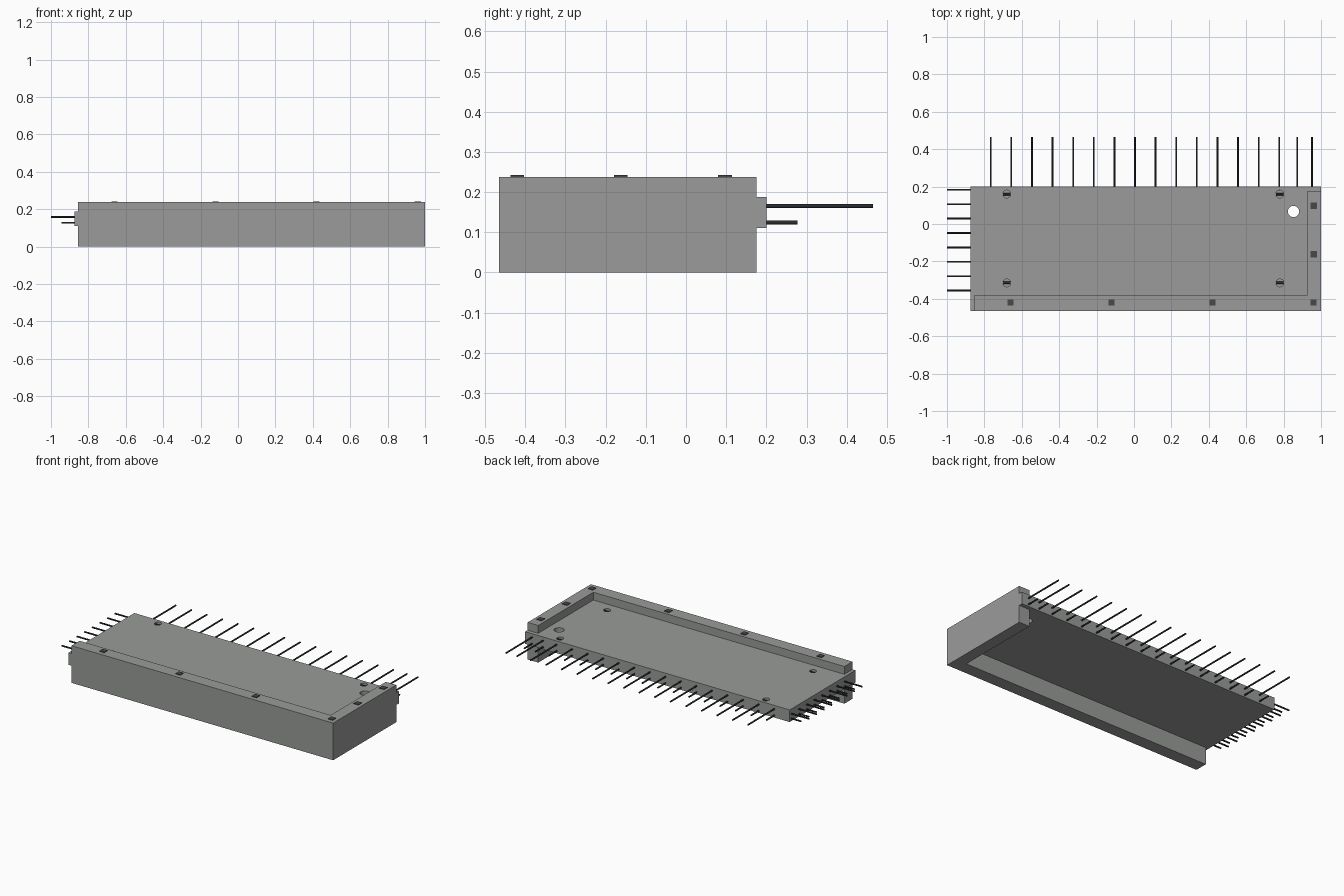
import bpy, bmesh, math
from mathutils import Matrix, Vector

if "Cube" in bpy.data.objects:
    bpy.data.objects.remove(bpy.data.objects["Cube"])


def material(name, rgb):
    m = bpy.data.materials.new(name)
    m.diffuse_color = (*rgb, 1)
    m.use_nodes = True
    m.node_tree.nodes["Principled BSDF"].inputs["Base Color"].default_value = m.diffuse_color
    return m


GREY = material("concrete_grey", (0.32, 0.33, 0.32))
DARK = material("dark_grey", (0.065, 0.065, 0.065))
STEEL = material("blackened_steel", (0.022, 0.025, 0.028))


def finish(name, bm, mat):
    bmesh.ops.recalc_face_normals(bm, faces=bm.faces)
    me = bpy.data.meshes.new(name)
    bm.to_mesh(me)
    bm.free()
    me.materials.append(mat)
    ob = bpy.data.objects.new(name, me)
    bpy.context.collection.objects.link(ob)
    return ob


def prism(name, outline, z0, z1, mat):
    """Extrude a flat outline from z0 up to z1."""
    bm = bmesh.new()
    face = bm.faces.new([bm.verts.new((x, y, z0)) for x, y in outline])
    top = bmesh.ops.extrude_face_region(bm, geom=[face])["geom"]
    bmesh.ops.translate(bm, vec=(0, 0, z1 - z0),
                        verts=[v for v in top if isinstance(v, bmesh.types.BMVert)])
    return finish(name, bm, mat)


def boxes(name, centres, size, mat):
    bm = bmesh.new()
    for c in centres:
        bmesh.ops.create_cube(bm, size=1, matrix=Matrix.Translation(c) @ Matrix.Diagonal((*size, 1)))
    return finish(name, bm, mat)


def rods(name, spans, radius, sides, mat):
    """Round bars, each running from one point to another."""
    bm = bmesh.new()
    for a, b in spans:
        a, b = Vector(a), Vector(b)
        rot = (b - a).to_track_quat('Z', 'Y').to_matrix().to_4x4()
        bmesh.ops.create_cone(bm, cap_ends=True, segments=sides, radius1=radius, radius2=radius,
                              depth=(b - a).length, matrix=Matrix.Translation((a + b) / 2) @ rot)
    return finish(name, bm, mat)


X0, X1, XI, XW = -0.875, 1.0, 0.925, -0.855   # slab left, right, inner wall face, wall start
Y0, Y1, YI, YW = -0.465, 0.2, -0.383, 0.175   # slab front, back, inner wall face, wall end
ZB, ZT, WALL = 0.11, 0.188, 0.238

# Floor slab, fitted around the walls
slab = prism("floor_slab", [(X0, Y0), (XW, Y0), (XW, YI), (XI, YI), (XI, YW),
                            (X1, YW), (X1, Y1), (X0, Y1)], ZB, ZT, GREY)

# L-shaped edge wall
prism("edge_wall", [(XW, Y0), (X1, Y0), (X1, YW), (XI, YW), (XI, YI), (XW, YI)], 0, WALL, GREY)

# Openings in the slab: one through hole and four lifting recesses
lifts = [(x, y) for x in (-0.68, 0.78) for y in (-0.315, 0.16)]
hole = rods("hole_cutter", [((0.853, 0.067, 0), (0.853, 0.067, 0.3))], 0.03, 32, GREY)
recess = rods("recess_cutter", [((x, y, ZT - 0.025), (x, y, 0.3)) for x, y in lifts], 0.021, 24, GREY)
for cutter in (hole, recess):
    mod = slab.modifiers.new(cutter.name, 'BOOLEAN')
    mod.operation = 'DIFFERENCE'
    mod.solver = 'EXACT'
    mod.object = cutter
    cutter.hide_render = True
    cutter.hide_set(True)

# Lifting bars across the recesses
rods("lifting_bars", [((x - 0.021, y, ZT - 0.012), (x + 0.021, y, ZT - 0.012)) for x, y in lifts],
     0.007, 10, STEEL)

# Bearing pads on top of the wall
pads = [(-0.66 + 0.54 * i, -0.42) for i in range(4)] + [(0.962, -0.162), (0.962, 0.097)]
boxes("bearing_pads", [(x, y, WALL + 0.001) for x, y in pads], (0.034, 0.034, 0.006), DARK)

# Reinforcement bars: long upper row and short lower row on two edges
xs = [-0.766 + 0.1102 * i for i in range(15)] + [0.873, 0.951]
ys = [0.183 - 0.077 * i for i in range(8)]
rods("back_upper_bars", [((x, Y1 - 0.02, 0.165), (x, 0.465, 0.165)) for x in xs], 0.005, 10, STEEL)
rods("back_lower_bars", [((x, Y1 - 0.02, 0.124), (x, 0.278, 0.124)) for x in xs], 0.005, 10, STEEL)
rods("left_upper_bars", [((X0 + 0.02, y, 0.158), (-1, y, 0.158)) for y in ys], 0.005, 10, STEEL)
rods("left_lower_bars", [((X0 + 0.02, y, 0.127), (-0.945, y, 0.127)) for y in ys], 0.005, 10, STEEL)

# Smooth only the round bars
for ob in bpy.data.objects:
    if ob.name.endswith("bars"):
        bpy.ops.object.select_all(action='DESELECT')
        ob.select_set(True)
        bpy.context.view_layer.objects.active = ob
        bpy.ops.object.shade_smooth_by_angle(angle=math.radians(40))
